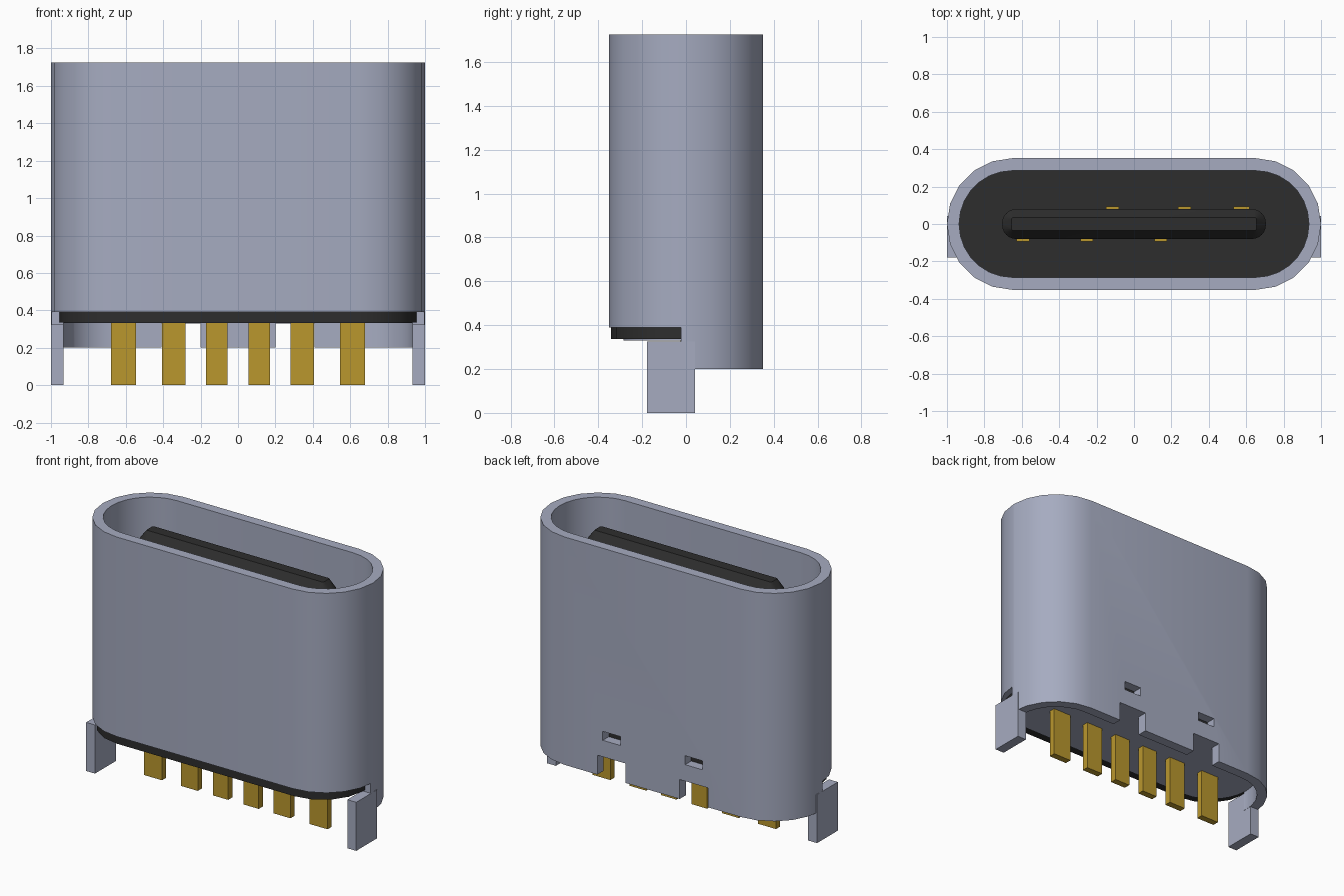
import bpy, bmesh, math

cube = bpy.data.objects.get("Cube")
if cube:
    bpy.data.objects.remove(cube)


def material(name, rgb):
    m = bpy.data.materials.new(name)
    m.use_nodes = True
    m.diffuse_color = (*rgb, 1)
    m.node_tree.nodes["Principled BSDF"].inputs["Base Color"].default_value = (*rgb, 1)
    return m


STEEL = material("steel grey", (0.38, 0.41, 0.53))
BLACK = material("black plastic", (0.027, 0.027, 0.027))
GOLD = material("contact gold", (0.49, 0.31, 0.027))


def outline(hx, hy, r, seg):
    """Rounded rectangle, seg steps per quarter turn."""
    pts = []
    for q, (sx, sy) in enumerate([(1, 1), (-1, 1), (-1, -1), (1, -1)]):
        for i in range(seg + 1):
            a = (q + i / seg) * math.pi / 2
            pts.append((sx * (hx - r) + r * math.cos(a), sy * (hy - r) + r * math.sin(a)))
    return pts


def finish(name, bm, mat):
    bmesh.ops.remove_doubles(bm, verts=bm.verts, dist=1e-5)
    bmesh.ops.recalc_face_normals(bm, faces=bm.faces)
    me = bpy.data.meshes.new(name)
    bm.to_mesh(me)
    bm.free()
    ob = bpy.data.objects.new(name, me)
    bpy.context.collection.objects.link(ob)
    if mat:
        me.materials.append(mat)
    return ob


def loft(name, layers, mat, seg=6):
    """Solid through rounded rectangles given as (hx, hy, r, z)."""
    bm = bmesh.new()
    rings = [[bm.verts.new((x, y, z)) for x, y in outline(hx, hy, r, seg)]
             for hx, hy, r, z in layers]
    n = len(rings[0])
    for a, b in zip(rings, rings[1:]):
        for i in range(n):
            j = (i + 1) % n
            bm.faces.new((a[i], a[j], b[j], b[i]))
    bm.faces.new(rings[0])
    bm.faces.new(rings[-1])
    return finish(name, bm, mat)


def box(name, x, y, z, mat=None):
    bm = bmesh.new()
    bmesh.ops.create_cube(bm, size=1)
    for v in bm.verts:
        v.co = [lo + (c + 0.5) * (hi - lo) for c, (lo, hi) in zip(v.co, (x, y, z))]
    return finish(name, bm, mat)


def cut(ob, *cutters):
    bpy.context.view_layer.objects.active = ob
    for c in cutters:
        mod = ob.modifiers.new("cut", "BOOLEAN")
        mod.operation, mod.solver, mod.object = "DIFFERENCE", "EXACT", c
        bpy.ops.object.modifier_apply(modifier=mod.name)
        bpy.data.objects.remove(c)


def smooth(ob):
    bpy.ops.object.select_all(action="DESELECT")
    ob.select_set(True)
    bpy.context.view_layer.objects.active = ob
    bpy.ops.object.shade_smooth_by_angle(angle=math.radians(30))


# Shell: hollow rounded tube, front cut short, rear notches and latch windows
shell = loft("shell", [(1, 0.352, 0.35, 0.2), (1, 0.352, 0.35, 1.725)], STEEL, 5)
cutters = [loft("bore", [(0.935, 0.285, 0.284, 0), (0.935, 0.285, 0.284, 2)], None, 7),
           box("front_cut", (-2, 2), (-1, -0.022), (0, 0.39))]
for x in (-0.305, 0.305):
    cutters.append(box("notch", (x - 0.105, x + 0.105), (0.1, 1), (0, 0.33)))
    cutters.append(box("window", (x - 0.065, x + 0.065), (0.1, 1), (0.44, 0.5)))
cut(shell, *cutters)
smooth(shell)

# Mounting tabs with an oblong hole
for side, s in (("left", 1), ("right", -1)):
    tab = box(side + "_mounting_tab", sorted((s * 0.934, s)), (-0.178, 0.042), (0, 0.325), STEEL)
    hole = loft("hole", [(0.085, 0.034, 0.033, -2), (0.085, 0.034, 0.033, 2)], None)
    for v in hole.data.vertices:
        x, y, z = v.co
        v.co = (z, y - 0.088, x + 0.182)
    cut(tab, hole)

# Insulator block, its front flange and the underside plate
smooth(loft("insulator", [(0.938, 0.288, 0.287, 0.337), (0.938, 0.288, 0.287, 0.55)], BLACK, 7))
flange = loft("front_flange", [(0.955, 0.341, 0.3, 0.336), (0.955, 0.341, 0.3, 0.392)], BLACK, 4)
cut(flange, box("rear_cut", (-2, 2), (-0.02, 1), (0, 1)))
smooth(flange)
smooth(loft("underside_plate", [(0.93, 0.284, 0.283, 0.331), (0.93, 0.284, 0.283, 0.34)], STEEL, 7))

# Tongue with chamfered tip
smooth(loft("tongue", [(0.705, 0.08, 0.075, 0.5), (0.705, 0.08, 0.075, 1.59),
                       (0.655, 0.035, 0.01, 1.65)], BLACK))

# Contacts on both faces of the tongue
for name, s, centres in (("rear", 1, (-0.115, 0.27, 0.575)),
                         ("front", -1, (-0.593, -0.252, 0.143))):
    for i, x in enumerate(centres):
        w = 0.043 if abs(x) > 0.57 and s > 0 else 0.034
        box(f"{name}_contact_{i + 1}", (x - w, x + w),
            sorted((s * 0.07, s * 0.094)), (0.5, 1.5), GOLD)

# Solder pins
for i, (x, w) in enumerate(((0.113, 0.057), (0.343, 0.062), (0.613, 0.067))):
    for side, s in (("left", 1), ("right", -1)):
        box(f"{side}_pin_{i + 1}", (s * x - w, s * x + w), (-0.024, 0.02), (0, 0.34), GOLD)
